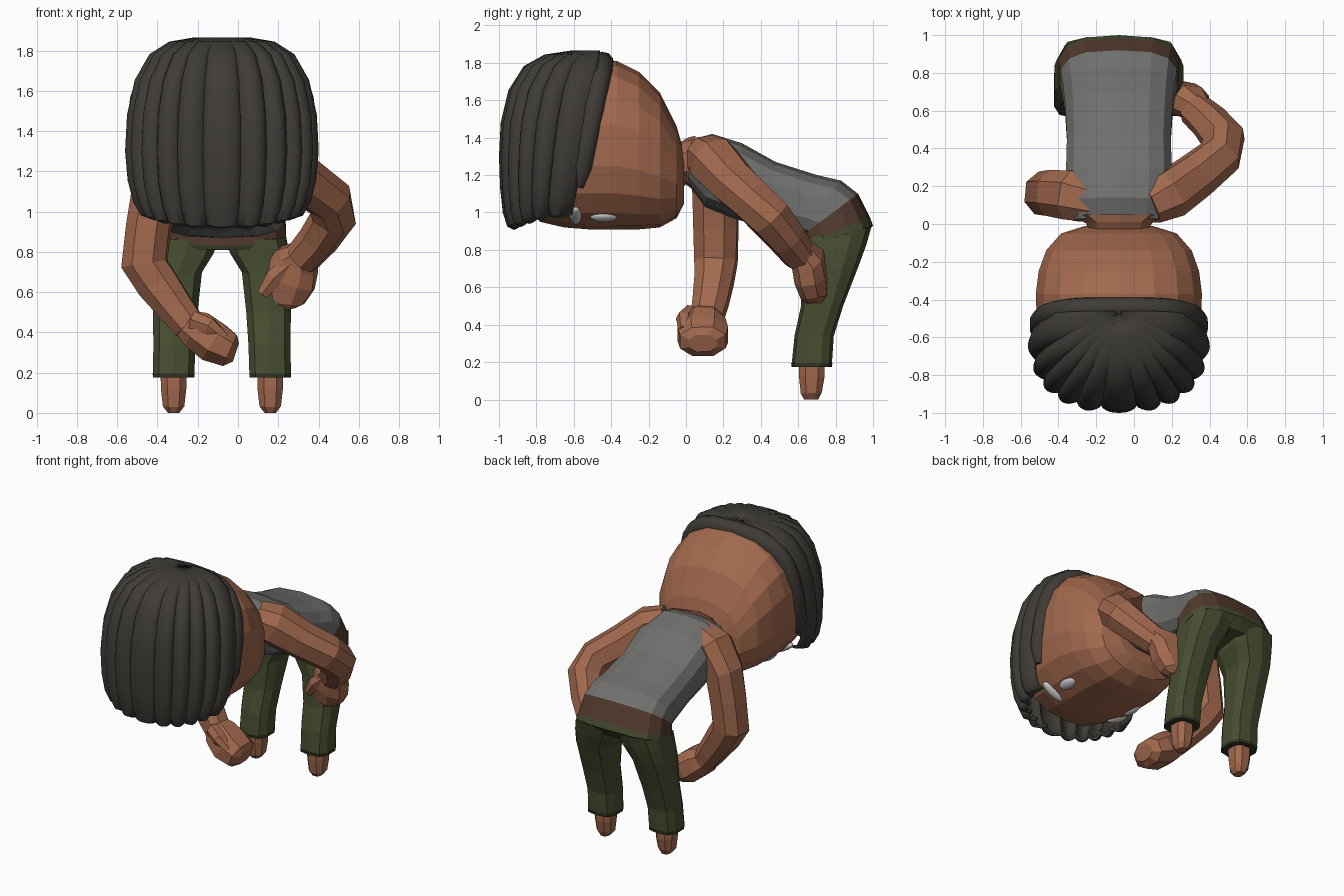
import bpy, bmesh, math
from mathutils import Vector

CX = -0.08  # body mid-plane


def material(name, rgb):
    m = bpy.data.materials.new(name)
    m.diffuse_color = (*rgb, 1)
    return m


SKIN = material("skin", (0.36, 0.14, 0.075))
PANTS = material("olive", (0.062, 0.075, 0.03))
HEM = material("dark_olive", (0.03, 0.04, 0.018))
HAIR = material("dark_hair", (0.05, 0.045, 0.038))
SHIRT = material("grey_cloth", (0.16, 0.16, 0.155))
BELT = material("brown_band", (0.085, 0.042, 0.027))
WHITE = material("white", (0.8, 0.8, 0.78))


def finish(bm, name, mat):
    bmesh.ops.recalc_face_normals(bm, faces=bm.faces)
    me = bpy.data.meshes.new(name)
    bm.to_mesh(me)
    bm.free()
    me.materials.append(mat)
    ob = bpy.data.objects.new(name, me)
    bpy.context.collection.objects.link(ob)
    return ob


def spow(v, e):
    return math.copysign(abs(v) ** e, v)


def loft(name, rings, mat, n=12, e=0.75):
    """Skin rings of (centre, half axis u, half axis v) with capped ends."""
    bm = bmesh.new()
    loops = []
    for c, u, v in rings:
        angles = [2 * math.pi * (i + 0.5) / n for i in range(n)]
        loops.append([bm.verts.new(c + u * spow(math.cos(a), e) + v * spow(math.sin(a), e)) for a in angles])
    for a, b in zip(loops, loops[1:]):
        for i in range(n):
            j = (i + 1) % n
            bm.faces.new((a[i], a[j], b[j], b[i]))
    bm.faces.new(loops[0])
    bm.faces.new(loops[-1])
    return finish(bm, name, mat)


def section(top, bottom, hw, x=CX):
    """Ring spanning two (y, z) points with half width hw in x."""
    t, b = Vector((x, *top)), Vector((x, *bottom))
    return (t + b) / 2, Vector((hw, 0, 0)), (t - b) / 2


def tube(name, path, radii, mat, ref=(0, 1, 0), n=8, e=0.85):
    """Loft along a path; each radius is a pair (u, v)."""
    pts = [Vector(p) for p in path]
    u, rings = None, []
    for i, p in enumerate(pts):
        t = (pts[min(i + 1, len(pts) - 1)] - pts[max(i - 1, 0)]).normalized()
        u = t.cross(Vector(ref)) if u is None else u - t * u.dot(t)
        u.normalize()
        ru, rv = radii[i]
        rings.append((p, u * ru, t.cross(u) * rv))
    return loft(name, rings, mat, n, e)


# Head, lofted from the nape towards the crown
head = loft("head", [section((y, hi), (y, lo), w) for y, w, lo, hi in (
    (-0.01, 0.18, 1.05, 1.32), (-0.05, 0.31, 0.97, 1.46), (-0.14, 0.39, 0.92, 1.64),
    (-0.25, 0.43, 0.91, 1.75), (-0.37, 0.445, 0.91, 1.81), (-0.52, 0.44, 0.91, 1.81),
    (-0.65, 0.42, 0.92, 1.77), (-0.78, 0.37, 0.95, 1.70), (-0.86, 0.24, 1.06, 1.55))], SKIN, 18, 0.8)

# Neck and shoulder skin
loft("neck", [section((-0.06, 1.36), (-0.06, 1.10), 0.15),
              section((0.01, 1.40), (0.0, 1.15), 0.18),
              section((0.05, 1.41), (0.04, 1.12), 0.25)], SKIN, 10)

# Shirt, waistband and seat of the pants follow the bent back
WAIST = section((0.92, 1.10), (0.61, 0.87), 0.312)
SEAT = section((0.985, 0.97), (0.61, 0.83), 0.325)
loft("shirt", [section((0.03, 1.39), (0.01, 1.16), 0.245),
               section((0.14, 1.42), (0.10, 1.03), 0.28),
               section((0.30, 1.37), (0.25, 0.97), 0.285),
               section((0.48, 1.27), (0.42, 0.92), 0.28),
               section((0.70, 1.20), (0.53, 0.88), 0.29),
               section((0.83, 1.17), (0.58, 0.87), 0.302), WAIST], SHIRT, 14, 0.7)
loft("waistband", [WAIST, SEAT], BELT, 14, 0.7)
loft("pants_seat", [SEAT, section((1.0, 0.93), (0.62, 0.81), 0.325),
                    section((0.94, 0.86), (0.64, 0.81), 0.25)], PANTS, 14, 0.7)

# Legs, hems and feet, one per side
for side, label in ((-1, "left"), (1, "right")):
    def leg(rows):
        return [section((yb, zb), (yf, zf), w, CX + side * off) for yb, zb, yf, zf, w, off in rows]

    loft(label + "_trouser_leg", leg((
        (0.99, 0.92, 0.62, 0.86, 0.155, 0.165), (0.965, 0.83, 0.62, 0.78, 0.15, 0.185),
        (0.925, 0.72, 0.62, 0.69, 0.125, 0.22), (0.84, 0.50, 0.615, 0.50, 0.115, 0.232),
        (0.79, 0.34, 0.58, 0.34, 0.108, 0.236), (0.78, 0.19, 0.565, 0.19, 0.107, 0.24))), PANTS, 10, 0.7)
    loft(label + "_hem", leg((
        (0.783, 0.195, 0.562, 0.195, 0.108, 0.24), (0.78, 0.175, 0.565, 0.175, 0.106, 0.24))), HEM, 10, 0.7)
    loft(label + "_foot", leg((
        (0.745, 0.24, 0.60, 0.24, 0.07, 0.24), (0.745, 0.12, 0.60, 0.12, 0.067, 0.24),
        (0.73, 0.04, 0.61, 0.03, 0.057, 0.24), (0.71, 0.0, 0.63, 0.0, 0.03, 0.24))), SKIN, 8, 0.8)

# Right arm: elbow out, hand resting on the thigh
tube("right_arm", [(0.08, 0.10, 1.30), (0.18, 0.15, 1.27), (0.32, 0.25, 1.16), (0.455, 0.36, 1.06),
                   (0.475, 0.45, 0.97), (0.40, 0.54, 0.86), (0.32, 0.61, 0.77)],
     [(0.12, 0.11), (0.135, 0.135), (0.12, 0.125), (0.115, 0.115), (0.115, 0.11), (0.10, 0.10), (0.09, 0.09)], SKIN)
tube("right_hand", [(0.35, 0.60, 0.81), (0.29, 0.65, 0.75), (0.25, 0.67, 0.65), (0.23, 0.69, 0.55), (0.24, 0.69, 0.51)],
     [(0.06, 0.07), (0.125, 0.09), (0.14, 0.09), (0.105, 0.075), (0.05, 0.04)], SKIN)
tube("right_thumb", [(0.26, 0.62, 0.74), (0.18, 0.62, 0.67), (0.12, 0.63, 0.59)],
     [(0.05, 0.05), (0.05, 0.045), (0.03, 0.03)], SKIN, n=6)

# Left arm: hanging down and across the front
tube("left_arm", [(-0.20, 0.12, 1.29), (-0.32, 0.15, 1.26), (-0.41, 0.16, 1.12), (-0.445, 0.16, 0.92),
                  (-0.465, 0.16, 0.74), (-0.40, 0.15, 0.64), (-0.31, 0.13, 0.52), (-0.24, 0.11, 0.43)],
     [(0.11, 0.12), (0.13, 0.14), (0.12, 0.13), (0.115, 0.125), (0.12, 0.12), (0.11, 0.11),
      (0.095, 0.10), (0.085, 0.09)], SKIN)
tube("left_hand", [(-0.27, 0.12, 0.45), (-0.20, 0.10, 0.41), (-0.12, 0.09, 0.35), (-0.04, 0.09, 0.31), (-0.01, 0.09, 0.30)],
     [(0.07, 0.07), (0.105, 0.12), (0.11, 0.145), (0.09, 0.13), (0.05, 0.08)], SKIN)
tube("left_thumb", [(-0.22, 0.03, 0.46), (-0.14, -0.01, 0.43), (-0.07, -0.01, 0.37)],
     [(0.05, 0.045), (0.045, 0.045), (0.03, 0.03)], SKIN, n=6)

# Hair cap: fluted shell fanning from the crown rim, tucking in at the fringe
LOCKS, STEPS = 11, 10
PROFILE = ((1.85, 0.03), (1.855, 0.3), (1.835, 0.55), (1.775, 0.75), (1.65, 0.90), (1.48, 0.98),
           (1.30, 1.0), (1.14, 0.985), (1.02, 0.95), (0.95, 0.89), (0.935, 0.80))
bm = bmesh.new()
rows = []
for k, (z, f) in enumerate(PROFILE):
    cy = -0.46 - 0.15 * (1.86 - z) / 0.91
    row = []
    for i in range(LOCKS * STEPS + 1):
        a = math.pi * i / (LOCKS * STEPS)
        bulge = math.sin(math.pi * (i % STEPS) / STEPS) ** 0.8
        g = f * (0.92 + 0.08 * bulge)
        low = max(0, (1.3 - z) / 0.36)  # fringe rises and narrows towards the temples
        lift = low * (0.06 * math.cos(a) ** 2 - 0.02 * bulge)
        x = 0.475 * g * spow(math.cos(a), 0.8) * (1 - 0.06 * low ** 2)
        row.append(bm.verts.new((CX + x, cy - (0.99 + cy) * g * spow(math.sin(a), 0.75), z + lift)))
    rows.append(row)
for r, s in zip(rows, rows[1:]):
    for i in range(len(r) - 1):
        bm.faces.new((r[i], r[i + 1], s[i + 1], s[i]))
hair = finish(bm, "hair_locks", HAIR)
shell = hair.modifiers.new("thickness", "SOLIDIFY")
shell.thickness = 0.02
shell.offset = 0

# Hair rim arching over the head from temple to temple
arch = []
for i in range(17):
    a = math.pi * (-0.12 + 1.24 * i / 16)
    z = 1.35 + 0.45 * spow(math.sin(a), 0.75)
    arch.append((CX + 0.415 * spow(math.cos(a), 0.6), -0.615 + 0.2 * (z - 0.95), z))
ends = [0.5] + [1] * 15 + [0.5]
rim = tube("hair_rim", arch, [(0.06 * s, 0.06 * s) for s in ends], HAIR, n=10, e=1)

for ob in (hair, rim):
    bpy.ops.object.select_all(action="DESELECT")
    ob.select_set(True)
    bpy.context.view_layer.objects.active = ob
    bpy.ops.object.shade_smooth_by_angle(angle=math.radians(40))

# Eyes and brows set on the downward-facing face
bpy.context.view_layer.update()
for side, label in ((-1, "left"), (1, "right")):
    for part, off, y, scale in (("eye", 0.27, -0.44, (0.037, 0.072, 0.022)),
                                ("brow", 0.27, -0.59, (0.09, 0.033, 0.026))):
        hit, loc, normal, _ = head.ray_cast(Vector((CX + side * off, y, 0)), Vector((0, 0, 1)))
        bm = bmesh.new()
        bmesh.ops.create_uvsphere(bm, u_segments=12, v_segments=8, radius=1)
        ob = finish(bm, f"{label}_{part}", WHITE)
        ob.scale = scale
        ob.location = loc
        ob.rotation_euler = (0, math.atan2(-normal.x, -normal.z), 0)
        ob.data.shade_smooth()
